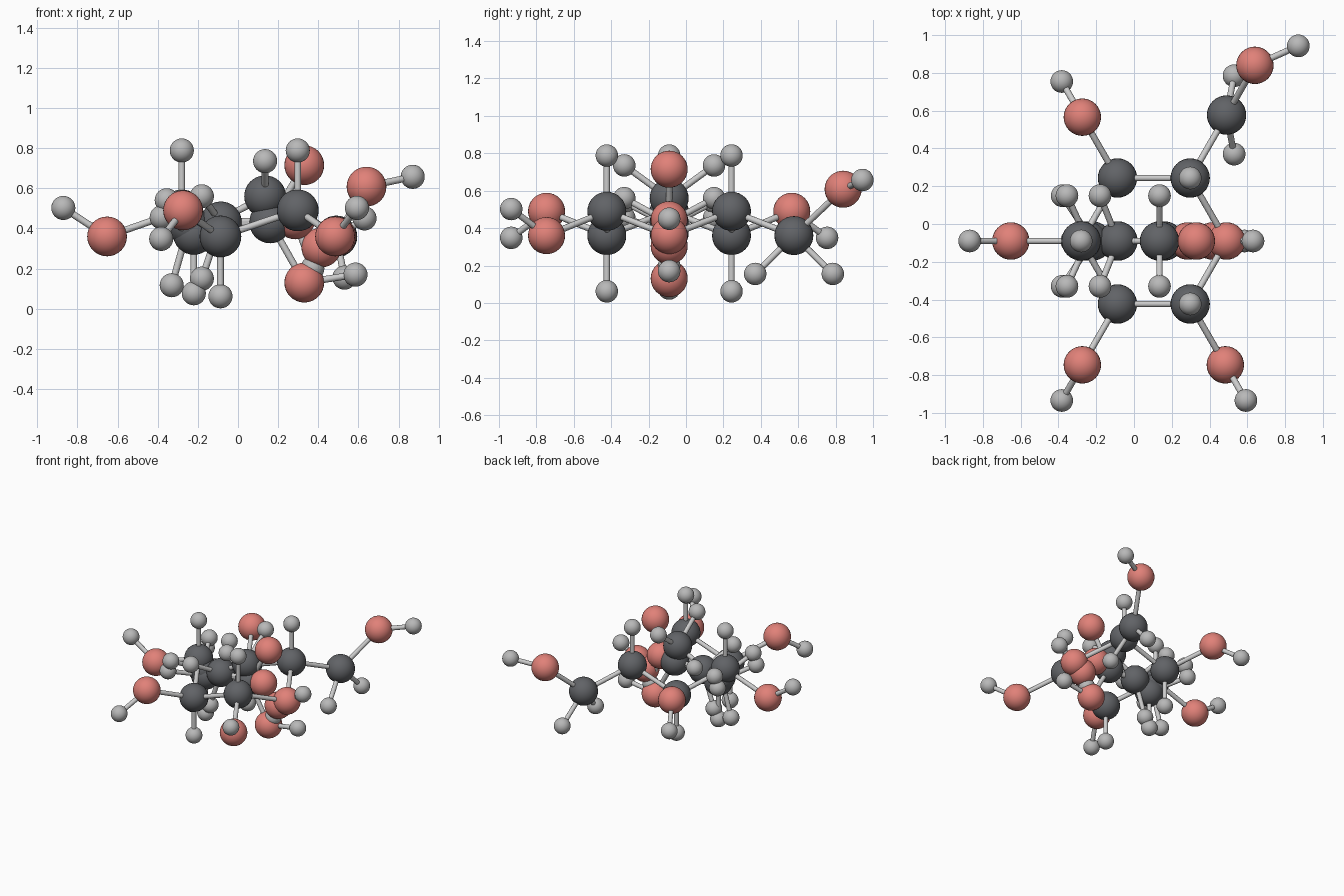
import bpy
from math import cos, sin, radians
from mathutils import Vector

if "Cube" in bpy.data.objects:
    bpy.data.objects.remove(bpy.data.objects["Cube"])


def material(name, color):
    m = bpy.data.materials.new(name)
    m.diffuse_color = (*color, 1)
    m.use_nodes = True
    m.node_tree.nodes["Principled BSDF"].inputs["Base Color"].default_value = m.diffuse_color
    return m


RADIUS = {"C": 0.104, "O": 0.099, "H": 0.06}
LABEL = {"C": "carbon", "O": "oxygen", "H": "hydrogen"}
MATS = {"C": material("dark_grey", (0.12, 0.125, 0.135)),
        "O": material("soft_red", (0.75, 0.22, 0.19)),
        "H": material("light_grey", (0.48, 0.48, 0.48))}
BOND_MAT = material("bond_grey", (0.55, 0.56, 0.58))
Y = -0.09  # symmetry plane of all molecules


def atom(kind, x, y, z):
    bpy.ops.mesh.primitive_uv_sphere_add(segments=32, ring_count=16,
                                         radius=RADIUS[kind], location=(x, y, z))
    ob = bpy.context.object
    ob.name = LABEL[kind] + "_atom"
    ob.data.materials.append(MATS[kind])
    bpy.ops.object.shade_smooth()
    return ob.location.copy()


def bond(a, b):
    d = b - a
    bpy.ops.mesh.primitive_cylinder_add(vertices=16, radius=0.017, depth=d.length,
                                        location=(a + b) / 2)
    ob = bpy.context.object
    ob.name = "bond"
    ob.rotation_euler = Vector((0, 0, 1)).rotation_difference(d.normalized()).to_euler()
    ob.data.materials.append(BOND_MAT)
    bpy.ops.object.shade_smooth_by_angle()


def attach(parent, kind, x, y, z):
    p = atom(kind, x, y, z)
    bond(parent, p)
    return p


def hydrogen_pair(parent, x, z):
    for s in (-1, 1):
        attach(parent, "H", x, Y + s * 0.24, z)


# Six-sided chair ring with its outward groups
CX, MID, PUCKER = 0.105, 0.425, 0.065
ring = []
for i in range(6):
    a = radians(60 * i)
    up = 1 if i % 2 else -1

    def out(r):
        return CX + r * cos(a), Y + r * sin(a)

    p = atom("C" if i else "O", *out(0.385), MID + up * PUCKER)
    ring.append(p)
    if i == 0:
        continue
    attach(p, "H", p.x, p.y, p.z + up * 0.298)
    q = attach(p, "C" if i == 1 else "O", *out(0.77 if i == 1 else 0.757), MID - up * PUCKER)
    if i == 1:
        # side arm
        for y in (0.37, 0.785):
            attach(q, "H", 0.53, y, 0.155)
        o = attach(q, "O", 0.64, 0.84, 0.608)
        attach(o, "H", 0.87, 0.943, 0.657)
    else:
        attach(q, "H", *out(0.975), MID + up * 0.077)
for i in range(6):
    bond(ring[i], ring[(i + 1) % 6])

# Two-carbon alcohol chain
c1 = atom("C", -0.22, Y, 0.373)
hydrogen_pair(c1, -0.38, 0.455)
attach(c1, "H", -0.22, Y, 0.077)
c2 = attach(c1, "C", 0.135, Y, 0.56)
hydrogen_pair(c2, 0.135, 0.735)
o = attach(c2, "O", 0.415, Y, 0.305)
attach(o, "H", 0.63, Y, 0.45)

# Two-carbon acid chain
c1 = atom("C", -0.245, Y, 0.415)
hydrogen_pair(c1, -0.355, 0.54)
attach(c1, "H", -0.33, Y, 0.117)
c2 = attach(c1, "C", 0.16, Y, 0.43)
attach(c2, "O", 0.33, Y, 0.715)
o = attach(c2, "O", 0.33, Y, 0.13)
attach(o, "H", 0.585, Y, 0.17)

# One-carbon alcohol
c = atom("C", -0.085, Y, 0.43)
hydrogen_pair(c, -0.18, 0.56)
attach(c, "H", -0.18, Y, 0.15)
o = attach(c, "O", 0.285, Y, 0.445)
attach(o, "H", 0.37, Y, 0.20)
